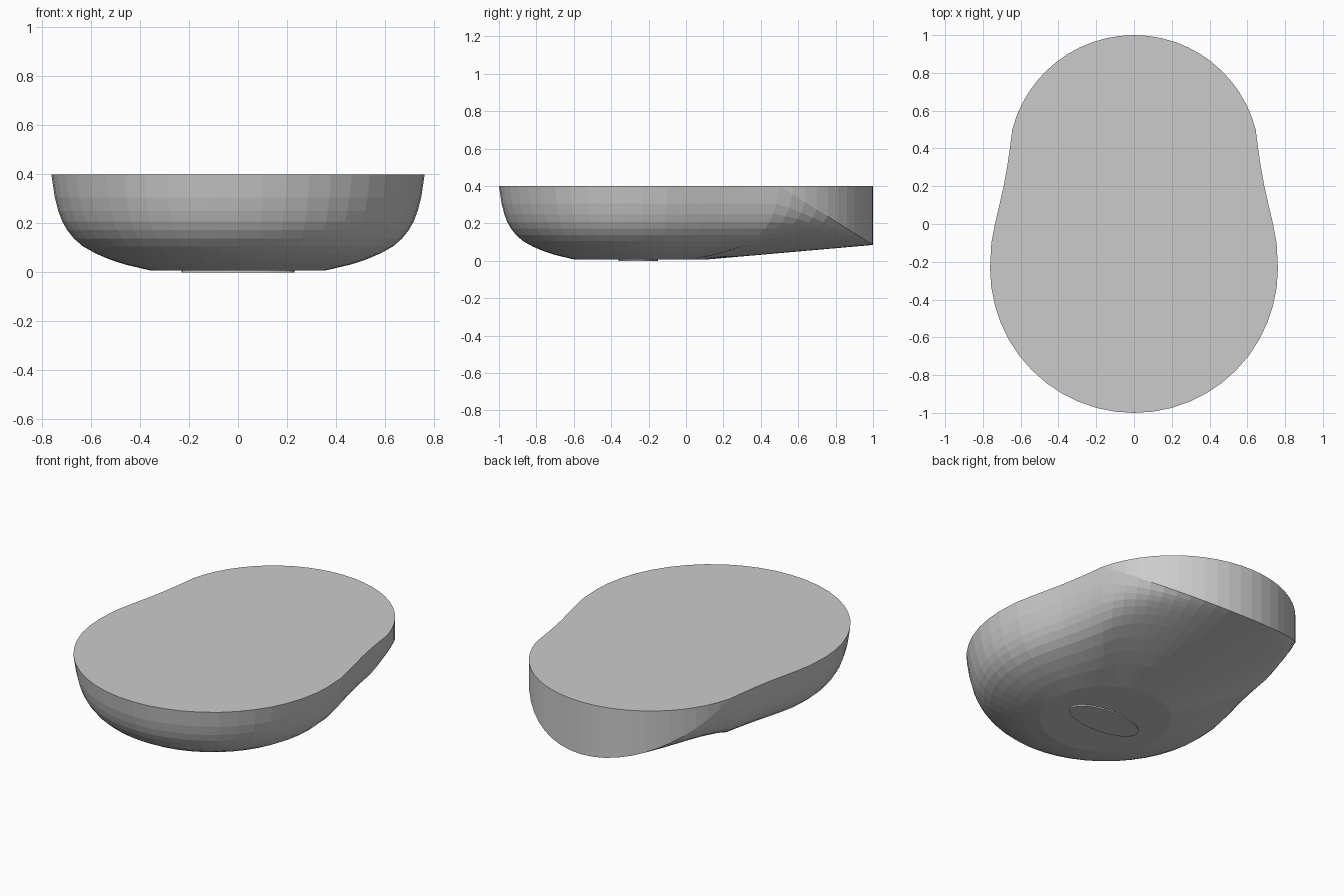
import bpy, bmesh
from math import sin, cos, pi, hypot

if "Cube" in bpy.data.objects:
    bpy.data.objects.remove(bpy.data.objects["Cube"])

TOP, BASE_Z, CY, BASE_R = 0.40, 0.008, -0.24, 0.36

# Right half of the rim outline: wide round end, tapering sides, narrow round end
half = [(0.762 * sin(a), -0.235 - 0.765 * cos(a)) for a in (pi / 2 * i / 12 for i in range(13))]
half += [(0.755, -0.10), (0.736, 0.0), (0.713, 0.10), (0.69, 0.20), (0.672, 0.30), (0.657, 0.40)]
R, start = 0.665, 0.249  # start: angle on the back circle where y = 0.5
half += [(R * cos(a), 1 - R + R * sin(a))
         for a in (start + (pi / 2 - start) * i / 12 for i in range(13))]
outline = half + [(-x, y) for x, y in half[-2:0:-1]]

# Bowl section: fraction of the way outwards, fraction of the height
section = [(0, 0), (0.25, 0.06), (0.40, 0.11), (0.55, 0.175), (0.68, 0.25), (0.77, 0.33),
           (0.84, 0.42), (0.89, 0.51), (0.93, 0.62), (0.965, 0.76), (1, 1)]


def crease_height(y):
    """Height at which the bowl meets the upright back wall."""
    return min(TOP, 0.085 + 0.63 * (1 - y))


def new_object(name, bm):
    bmesh.ops.remove_doubles(bm, verts=bm.verts[:], dist=0.0005)
    bmesh.ops.recalc_face_normals(bm, faces=bm.faces[:])
    mesh = bpy.data.meshes.new(name)
    bm.to_mesh(mesh)
    bm.free()
    ob = bpy.data.objects.new(name, mesh)
    bpy.context.collection.objects.link(ob)
    return ob


# Solid bowl body: rings from the flat base out to the rim, then the back wall
bm = bmesh.new()
rings = []
for t, g in section:
    ring = []
    for x, y in outline:
        d = hypot(x, y - CY)
        bx, by = x / d * BASE_R, CY + (y - CY) / d * BASE_R
        zw = crease_height(y)
        straight = (TOP - zw) / (TOP - 0.085)
        h = g * (1 - straight) + t * straight
        ring.append(bm.verts.new((bx + (x - bx) * t, by + (y - by) * t,
                                  BASE_Z + (zw - BASE_Z) * h)))
    rings.append(ring)
rings.append([bm.verts.new((x, y, TOP)) for x, y in outline])
n = len(outline)
for lower, upper in zip(rings, rings[1:]):
    for i in range(n):
        j = (i + 1) % n
        bm.faces.new((lower[i], lower[j], upper[j], upper[i]))
bm.faces.new(rings[0][::-1])
bm.faces.new(rings[-1])
new_object("bowl_body", bm)

# Plain shallow oval pad under the base
bm = bmesh.new()
bmesh.ops.create_cone(bm, cap_ends=True, segments=32, radius1=1, radius2=1, depth=1)
for v in bm.verts:
    v.co = (v.co.x * 0.23, -0.255 + v.co.y * 0.105, (v.co.z + 0.5) * 0.012)
new_object("base_pad", bm)
